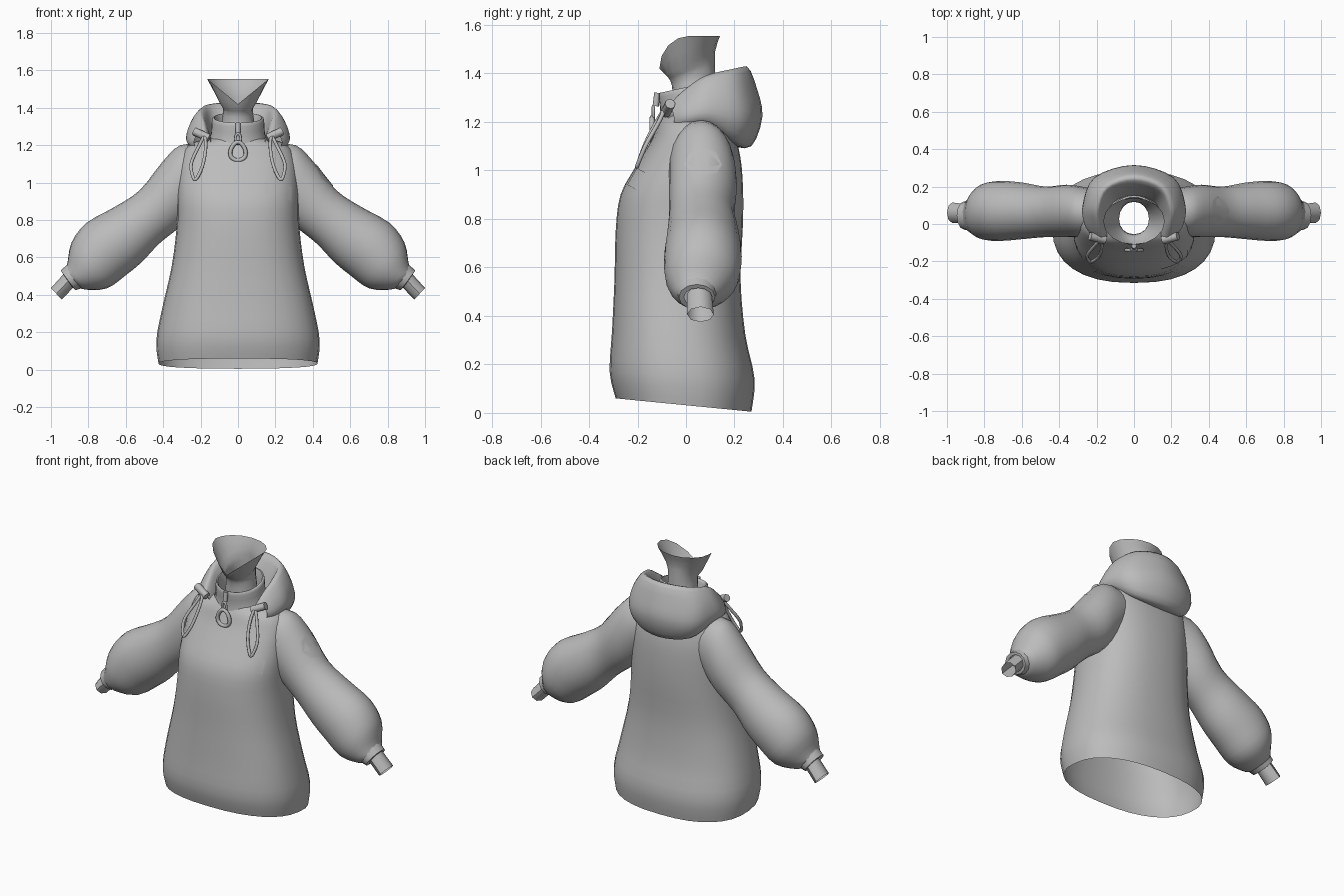
import bpy, bmesh, math
from mathutils import Vector

cube = bpy.data.objects.get("Cube")
if cube:
    bpy.data.objects.remove(cube, do_unlink=True)

fabric = bpy.data.materials.new("grey fabric")
fabric.use_nodes = True
GREY = (0.5, 0.5, 0.5, 1)
fabric.diffuse_color = GREY
fabric.node_tree.nodes["Principled BSDF"].inputs["Base Color"].default_value = GREY


def finish(ob, angle=50):
    """Give the part its colour and smooth shading."""
    ob.data.materials.append(fabric)
    bpy.ops.object.select_all(action='DESELECT')
    ob.select_set(True)
    bpy.context.view_layer.objects.active = ob
    if ob.type == 'MESH':
        bpy.ops.object.shade_smooth_by_angle(angle=math.radians(angle))
    return ob


def spline(rows, steps):
    """Catmull-Rom interpolation through rows of points."""
    out = []
    for i in range(len(rows) - 1):
        quad = [rows[max(i - 1, 0)], rows[i], rows[i + 1], rows[min(i + 2, len(rows) - 1)]]
        for s in range(steps):
            t = s / steps
            out.append([b + ((c - a) * t + (2 * a - 5 * b + 4 * c - d) * t ** 2
                             + (3 * b - a - 3 * c + d) * t ** 3) / 2
                        for a, b, c, d in zip(*quad)])
    return out + [rows[-1]]


def loft(name, rows, steps=1, closed=True, caps=False, angle=50):
    """Skin a surface over rows of points."""
    rows = spline(rows, steps)
    bm = bmesh.new()
    grid = [[bm.verts.new(p) for p in row] for row in rows]
    n = len(rows[0])
    for a, b in zip(grid, grid[1:]):
        for i in range(n if closed else n - 1):
            j = (i + 1) % n
            bm.faces.new((a[i], a[j], b[j], b[i]))
    if caps:
        bm.faces.new(grid[0])
        bm.faces.new(grid[-1])
    bmesh.ops.recalc_face_normals(bm, faces=bm.faces)
    mesh = bpy.data.meshes.new(name)
    bm.to_mesh(mesh)
    bm.free()
    ob = bpy.data.objects.new(name, mesh)
    bpy.context.collection.objects.link(ob)
    return finish(ob, angle)


def ring(z, half, front, back, zfront=None, power=2.0, sides=32):
    """Horizontal ring; zfront tilts it, z is the height at the back."""
    zfront = z if zfront is None else zfront
    pts = []
    for i in range(sides):
        a = math.tau * i / sides
        c, s = math.cos(a), math.sin(a)
        x = math.copysign(abs(c) ** (2 / power), c) * half
        v = math.copysign(abs(s) ** (2 / power), s)
        pts.append(Vector((x, (front + back) / 2 + v * (back - front) / 2,
                           zfront + (z - zfront) * (v + 1) / 2)))
    return pts


def arm_ring(side, ux, uz, lx, lz, yc, yh, sides=24):
    """Ring round an arm from its upper edge, lower edge and depth."""
    up, low = Vector((ux * side, yc, uz)), Vector((lx * side, yc, lz))
    return [(up + low) / 2 + (up - low) / 2 * math.cos(math.tau * i / sides)
            + Vector((0, yh * math.sin(math.tau * i / sides), 0)) for i in range(sides)]


def tube(name, pts, radius, cyclic=True, kind='NURBS'):
    cu = bpy.data.curves.new(name, 'CURVE')
    cu.dimensions = '3D'
    cu.bevel_depth = radius
    cu.bevel_resolution = 2
    cu.use_fill_caps = True
    sp = cu.splines.new(kind)
    sp.points.add(len(pts) - 1)
    for p, co in zip(sp.points, pts):
        p.co = (*co, 1)
    sp.use_cyclic_u = cyclic
    sp.use_endpoint_u = not cyclic
    ob = bpy.data.objects.new(name, cu)
    bpy.context.collection.objects.link(ob)
    return finish(ob)


def patch(name, target, centre, size, rot, sides):
    """Thin plate wrapped on to the cloth along its own normal."""
    bm = bmesh.new()
    if sides == 4:
        bmesh.ops.create_grid(bm, x_segments=6, y_segments=4, size=1)
    else:
        bmesh.ops.create_circle(bm, cap_ends=True, segments=sides, radius=1)
        bmesh.ops.poke(bm, faces=bm.faces)
    bmesh.ops.scale(bm, vec=(*size, 1), verts=bm.verts)
    mesh = bpy.data.meshes.new(name)
    bm.to_mesh(mesh)
    bm.free()
    ob = bpy.data.objects.new(name, mesh)
    bpy.context.collection.objects.link(ob)
    ob.location, ob.rotation_euler = centre, rot
    wrap = ob.modifiers.new("wrap", 'SHRINKWRAP')
    wrap.target = target
    wrap.wrap_method = 'PROJECT'
    wrap.use_project_z = True
    wrap.use_negative_direction = True
    wrap.use_positive_direction = True
    wrap.offset = 0.004
    return finish(ob)


# Torso: z at back, half width, front y, back y, z at front
torso = loft("torso", [ring(*r, power=2.4) for r in [
    (0.005, 0.425, -0.29, 0.27, 0.06), (0.14, 0.437, -0.315, 0.283, 0.17),
    (0.32, 0.405, -0.305, 0.245, 0.34), (0.55, 0.355, -0.295, 0.225, 0.55),
    (0.78, 0.328, -0.29, 0.235, 0.75), (0.93, 0.325, -0.27, 0.235, 0.9),
    (1.05, 0.32, -0.205, 0.225, 1.02), (1.15, 0.305, -0.145, 0.2, 1.12),
    (1.215, 0.26, -0.115, 0.17, 1.19), (1.25, 0.15, -0.09, 0.14, 1.23)]], steps=3)

# Collar with a thick rolled lip
loft("collar", [ring(*r) for r in [
    (1.2, 0.17, -0.115, 0.16, 1.17), (1.28, 0.145, -0.105, 0.155, 1.23),
    (1.36, 0.14, -0.112, 0.155, 1.3), (1.375, 0.132, -0.108, 0.148, 1.32),
    (1.36, 0.122, -0.095, 0.138, 1.305), (1.24, 0.115, -0.08, 0.13, 1.23)]], steps=2)

# Neck with an open top that dips to the chin
neck = [ring(*r, sides=16) for r in [
    (1.2, 0.1, -0.06, 0.13), (1.32, 0.088, -0.055, 0.12),
    (1.42, 0.08, -0.065, 0.12, 1.37), (1.49, 0.105, -0.085, 0.12, 1.395),
    (1.555, 0.165, -0.11, 0.14)]]
for p in neck[-1]:
    if p.y < 0.01:
        p.z = 1.42 + 0.135 * abs(p.x) / 0.165
loft("neck", neck, steps=2)

# Hood: half of the horseshoe, each row runs from inner foot over the rim to outer foot
half_hood = [[Vector(p) for p in row] for row in [
    [(0, .13, 1.22), (0, .19, 1.36), (0, .25, 1.43), (0, .295, 1.33), (0, .315, 1.22), (0, .27, 1.1), (0, .19, 1.1)],
    [(.1, .11, 1.22), (.13, .16, 1.36), (.15, .2, 1.42), (.2, .23, 1.32), (.21, .25, 1.21), (.18, .22, 1.12), (.14, .17, 1.12)],
    [(.14, .05, 1.23), (.165, .06, 1.33), (.2, .08, 1.39), (.25, .1, 1.33), (.275, .1, 1.24), (.25, .1, 1.19), (.2, .09, 1.17)],
    [(.14, -.02, 1.22), (.16, -.02, 1.28), (.19, -.01, 1.33), (.24, 0, 1.29), (.265, 0, 1.23), (.25, 0, 1.19), (.2, 0, 1.17)],
    [(.14, -.07, 1.2), (.155, -.08, 1.24), (.18, -.075, 1.265), (.215, -.06, 1.255), (.235, -.05, 1.22), (.22, -.05, 1.18), (.18, -.05, 1.17)]]]
mirrored = [[Vector((-p.x, p.y, p.z)) for p in row] for row in half_hood[:0:-1]]
rows = mirrored + half_hood
# Smooth along the rows first, then across them
rows = [list(r) for r in zip(*spline([list(c) for c in zip(*rows)], 3))]
loft("hood", rows, steps=4, closed=False, caps=False, angle=80)

for side, word in ((1, "left"), (-1, "right")):
    # Puffed sleeve, cuff and wrist
    sleeve = loft(word + "_sleeve", [arm_ring(side, *r) for r in [
        (0.2, 1.2, 0.2, 0.9, 0.06, 0.12), (0.31, 1.2, 0.25, 0.82, 0.065, 0.135),
        (0.405, 1.11, 0.32, 0.755, 0.07, 0.14), (0.525, 0.96, 0.42, 0.675, 0.065, 0.135),
        (0.66, 0.87, 0.515, 0.575, 0.07, 0.15), (0.81, 0.785, 0.6, 0.505, 0.07, 0.16),
        (0.89, 0.68, 0.7, 0.435, 0.065, 0.15), (0.912, 0.57, 0.815, 0.428, 0.05, 0.1),
        (0.925, 0.54, 0.855, 0.445, 0.045, 0.075)]], steps=3)
    loft(word + "_cuff", [arm_ring(side, *r, sides=12) for r in [
        (0.905, 0.57, 0.82, 0.44, 0.045, 0.085), (0.948, 0.53, 0.87, 0.425, 0.045, 0.075),
        (0.938, 0.515, 0.885, 0.44, 0.05, 0.058)]])
    loft(word + "_wrist", [arm_ring(side, *r, sides=8) for r in [
        (0.92, 0.525, 0.865, 0.455, 0.055, 0.05), (1.0, 0.437, 0.943, 0.375, 0.06, 0.055)]])

    # Drawstring stopper and hanging loop
    tube(word + "_cord_stopper", [(side * 0.155, -0.085, 1.238), (side * 0.235, -0.065, 1.275)],
         0.022, False, 'POLY')
    tube(word + "_cord_loop", [(side * x, y, z) for x, y, z in [
        (0.18, -0.085, 1.26), (0.205, -0.11, 1.2), (0.255, -0.165, 1.11), (0.25, -0.185, 1.06),
        (0.235, -0.205, 1.01), (0.22, -0.2, 1.02), (0.19, -0.18, 1.08),
        (0.175, -0.15, 1.15), (0.17, -0.11, 1.22)]], 0.009)
    if side == 1:
        patch("arm_patch", sleeve, (0.5, 0.07, 1.07), (0.075, 0.078),
              (0, math.radians(50), 0), 8)

patch("chest_patch", torso, (0.215, -0.25, 0.99), (0.07, 0.04), (math.radians(62), 0, 0), 4)

# Zip: slider, link and teardrop pull
tube("zip_slider", [(0, -0.118, 1.32), (0, -0.125, 1.265)], 0.013, False, 'POLY')
tube("zip_link", [(0.016 * math.cos(a), -0.135, 1.235 + 0.03 * math.sin(a))
                  for a in (math.tau * i / 8 for i in range(8))], 0.007)
tube("zip_pull", [((0.043 - 0.012 * math.sin(a)) * math.cos(a), -0.14, 1.168 + 0.052 * math.sin(a))
                  for a in (math.tau * i / 10 for i in range(10))], 0.011)
